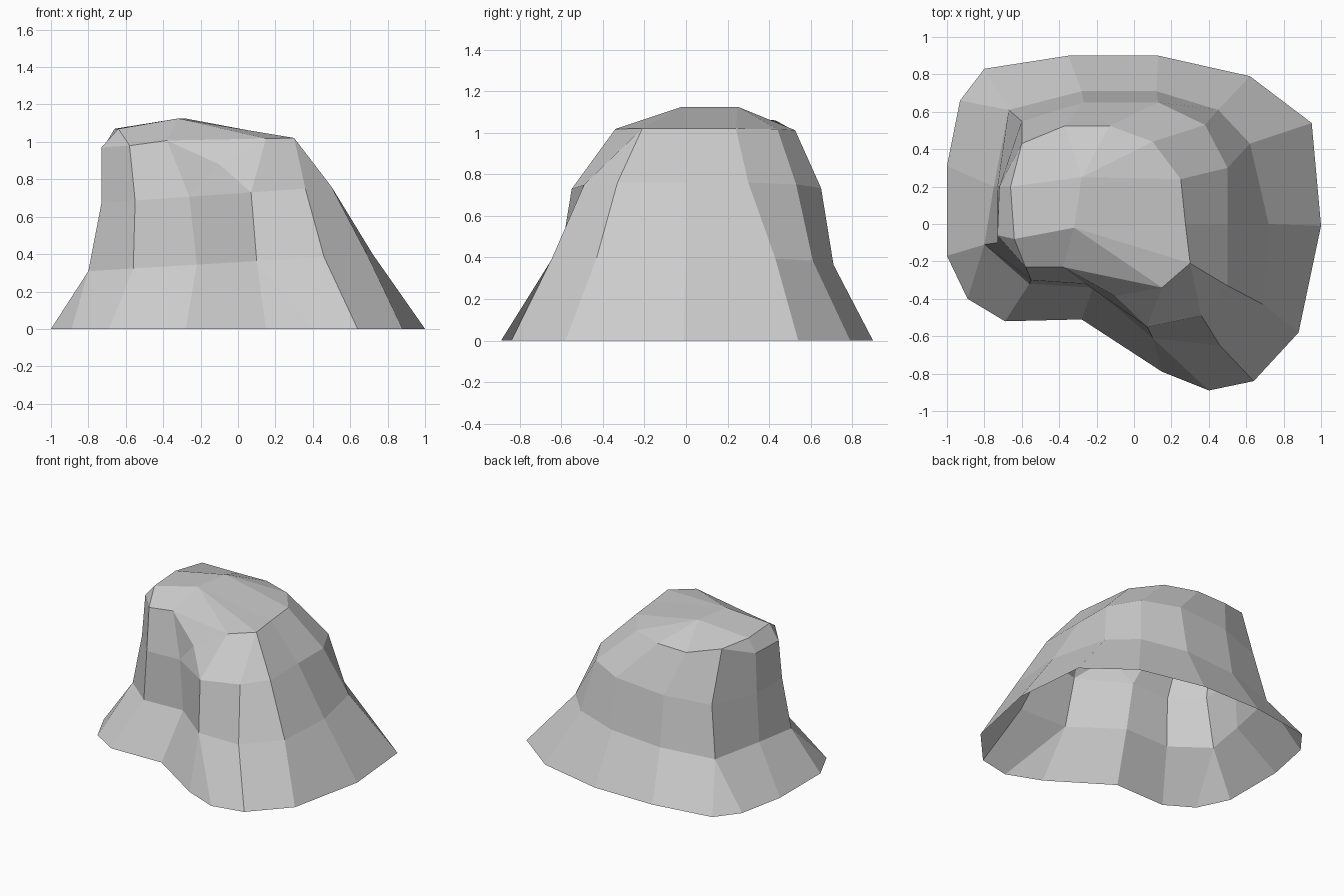
import bpy
import bmesh
from mathutils import Vector

cube = bpy.data.objects.get("Cube")
if cube:
    bpy.data.objects.remove(cube, do_unlink=True)


def make_material(name, colour):
    material = bpy.data.materials.new(name)
    material.use_nodes = True
    material.diffuse_color = colour
    shader = material.node_tree.nodes["Principled BSDF"]
    shader.inputs["Base Color"].default_value = colour
    shader.inputs["Roughness"].default_value = 0.9
    return material


def tilted_slice(outline, height, slope):
    """Place a plan outline on a plane that rises gently towards +x."""
    return [Vector((x, y, height + slope * x)) for x, y in outline]


def loft(bm, lower, upper):
    """Bridge two rings; repeated points collapse quads into triangles."""
    count = len(lower)
    for i in range(count):
        j = (i + 1) % count
        corners = []
        for vert in (lower[i], lower[j], upper[j], upper[i]):
            if vert not in corners:
                corners.append(vert)
        if len(corners) > 2 and not bm.faces.get(corners):
            bm.faces.new(corners)


# Plan outlines, counter-clockwise from the front spur; repeats merge columns
foot = [(.4, -.89), (.64, -.84), (.88, -.58), (1, -.01), (.95, .54), (.62, .79),
        (.13, .9), (-.35, .9), (-.8, .83), (-.93, .66), (-1, .31), (-1, -.17),
        (-.89, -.4), (-.69, -.52), (-.28, -.51), (.15, -.79)]
skirt = [(.1, -.61), (.46, -.65), (.69, -.43), (.72, 0), (.62, .43), (.45, .61),
         (.12, .71), (-.28, .71), (-.67, .61), (-.67, .61), (-.75, .2), (-.8, -.11),
         (-.8, -.11), (-.56, -.32), (-.22, -.34), (.1, -.61)]
waist = [(.07, -.55), (.36, -.49), (.5, -.33), (.5, 0), (.5, .3), (.38, .53),
         (.13, .65), (-.27, .65), (-.6, .55), (-.6, .55), (-.73, .2), (-.73, -.1),
         (-.73, -.1), (-.55, -.3), (-.26, -.32), (.07, -.55)]
brow = [(.15, -.34), (.3, -.21), (.3, -.21), (.275, 0), (.25, .24), (.1, .44),
        (-.13, .525), (-.37, .525), (-.6, .43), (-.6, .43), (-.72, .2), (-.73, -.06),
        (-.73, -.06), (-.58, -.23), (-.38, -.23), (.15, -.34)]

rings = [tilted_slice(foot, 0, 0), tilted_slice(skirt, .357, .06),
         tilted_slice(waist, .725, .07), tilted_slice(brow, 1.015, .02)]

# The brow dips along the left lip and lifts at the back corner
for point in rings[-1]:
    if point.x < -.7:
        point.z = .97
    elif point.x < -.5:
        point.z = 1.06 if point.y > 0 else .98

# Four summit points, shared out between the columns
summit = [Vector(p) for p in ((-.66, .2, 1.07), (-.64, -.08, 1.07),
                              (-.32, -.02, 1.125), (-.28, .25, 1.125))]
rings.append([summit[int(k)] for k in "2222333300011122"])

bm = bmesh.new()
shared = {}


def vertex(point):
    key = tuple(round(c, 3) for c in point)
    if key not in shared:
        shared[key] = bm.verts.new(point)
    return shared[key]


loops = [[vertex(p) for p in ring] for ring in rings]
for lower, upper in zip(loops, loops[1:]):
    loft(bm, lower, upper)
bm.faces.new([vertex(p) for p in summit])

# Fold the shoulder above the front hollow
low, high = loops[2], loops[3]
shoulder = bm.faces.get([low[-2], low[-1], high[-1], high[-2]])
centre = bmesh.ops.poke(bm, faces=[shoulder])["verts"][0]
centre.co = (-.1, -.385, .88)

bmesh.ops.recalc_face_normals(bm, faces=bm.faces[:])
if sum(f.normal.z * f.calc_area() for f in bm.faces) < 0:
    bmesh.ops.reverse_faces(bm, faces=bm.faces[:])

# Flat-shaded open shell
mesh = bpy.data.meshes.new("rock")
bm.to_mesh(mesh)
bm.free()
mesh.materials.append(make_material("stone grey", (.6, .6, .6, 1)))
rock = bpy.data.objects.new("rock", mesh)
bpy.context.collection.objects.link(rock)
